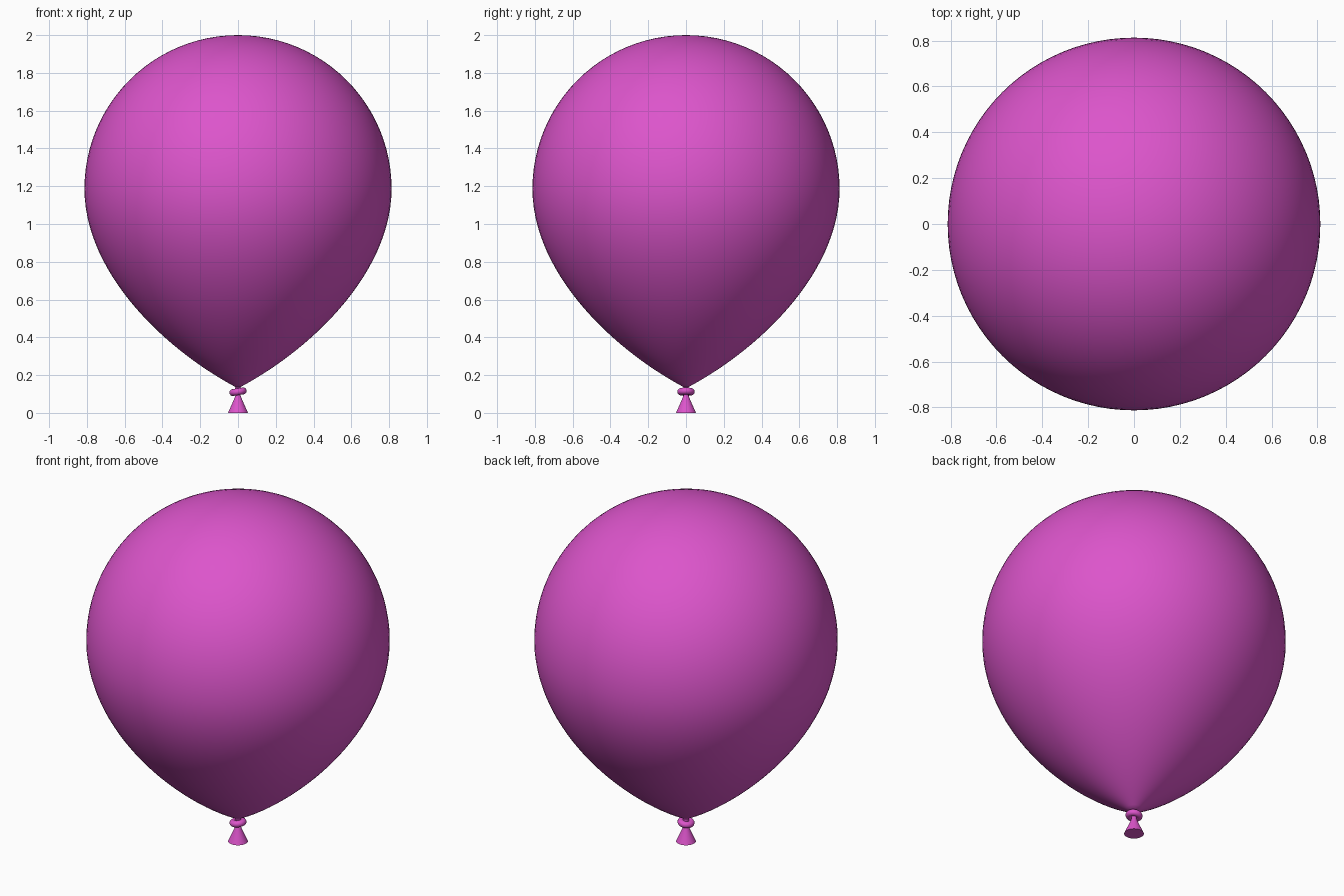
import bpy, bmesh, math
from mathutils import Vector, geometry

if "Cube" in bpy.data.objects:
    bpy.data.objects.remove(bpy.data.objects["Cube"])

mat = bpy.data.materials.new("pink_rubber")
mat.diffuse_color = (0.72, 0.09, 0.60, 1)
mat.use_nodes = True
mat.node_tree.nodes["Principled BSDF"].inputs["Base Color"].default_value = mat.diffuse_color


def lathe(name, profile, steps):
    """Spin an (r, z) profile around the z axis."""
    bm = bmesh.new()
    verts = [bm.verts.new((r, 0, z)) for r, z in profile]
    edges = [bm.edges.new(p) for p in zip(verts, verts[1:])]
    bmesh.ops.spin(bm, geom=verts + edges, cent=(0, 0, 0), axis=(0, 0, 1),
                   angle=math.tau, steps=steps)
    bmesh.ops.remove_doubles(bm, verts=bm.verts, dist=1e-5)
    bmesh.ops.recalc_face_normals(bm, faces=bm.faces)
    me = bpy.data.meshes.new(name)
    bm.to_mesh(me)
    bm.free()
    finish(me, name)


def finish(me, name, obj=None):
    if obj is None:
        obj = bpy.data.objects.new(name, me)
        bpy.context.collection.objects.link(obj)
    obj.name = name
    me.materials.append(mat)
    bpy.ops.object.select_all(action='DESELECT')
    obj.select_set(True)
    bpy.context.view_layer.objects.active = obj
    bpy.ops.object.shade_smooth_by_angle(angle=math.radians(40))


# Balloon body: round dome above, teardrop taper below
R, ZC = 0.813, 1.187
dome = [(R * math.sin(i * math.pi / 48), ZC + R * math.cos(i * math.pi / 48))
        for i in range(24)]
taper = geometry.interpolate_bezier(
    Vector((R, ZC)), Vector((R, 0.75)), Vector((0.40, 0.34)), Vector((0, 0.13)), 28)
lathe("balloon_body", dome + [(p.x, p.y) for p in taper], 96)

# Tied knot: small, slightly tilted ring
bpy.ops.mesh.primitive_torus_add(major_radius=0.028, minor_radius=0.018,
                                 major_segments=32, minor_segments=16,
                                 location=(0, 0, 0.112), rotation=(0, math.radians(-9), 0))
knot = bpy.context.object
finish(knot.data, "knot", knot)

# Neck core joining body, knot and tail
lathe("neck_core", [(0, 0.14), (0.016, 0.135), (0.014, 0.09), (0, 0.088)], 24)

# Flared tail with closed bottom
lathe("flared_tail", [(0, 0.098), (0.012, 0.096), (0.020, 0.075), (0.034, 0.042),
                      (0.046, 0.016), (0.053, 0.0), (0, 0.0)], 32)
